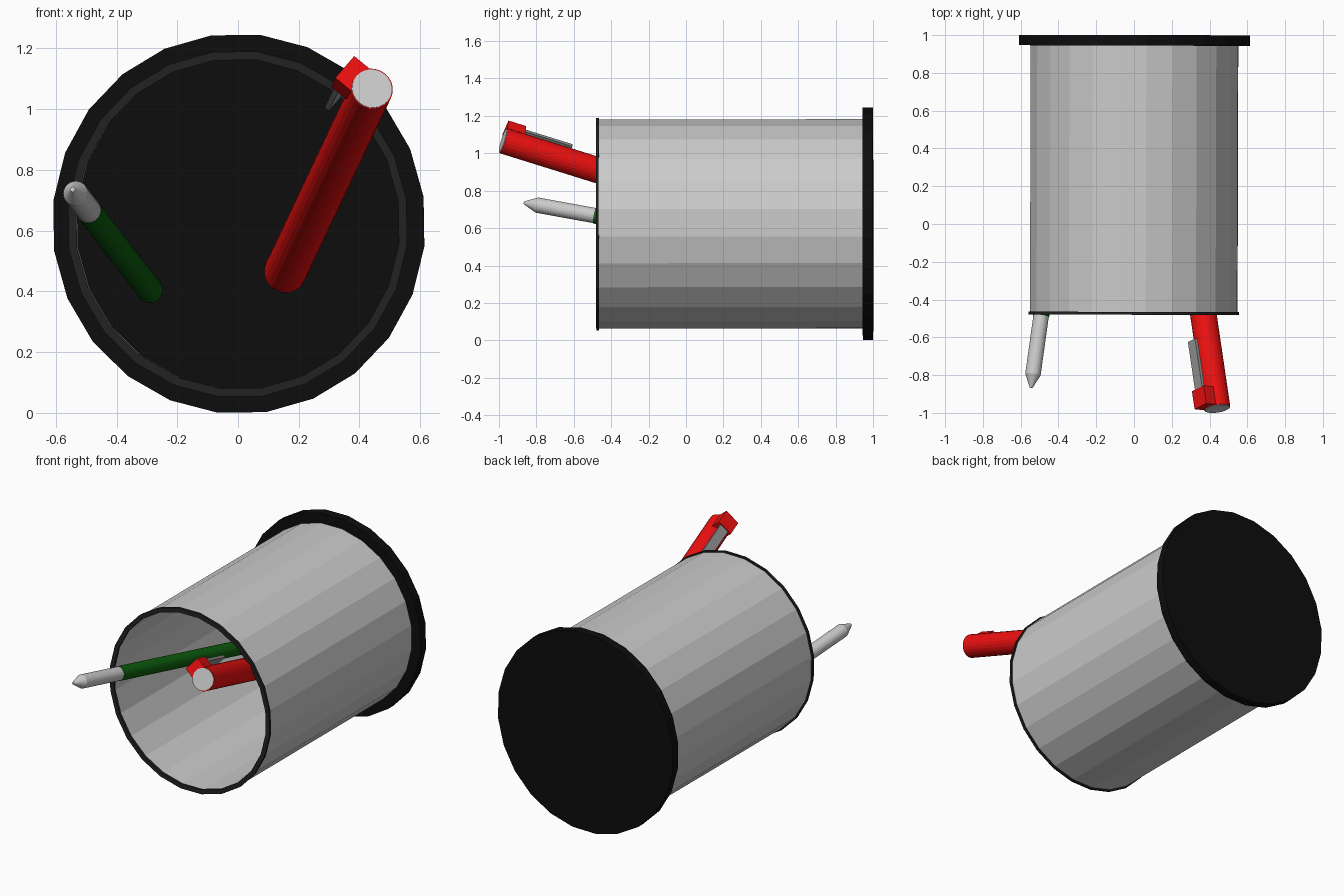
import bpy
import bmesh
from math import radians, tau
from mathutils import Matrix, Vector

if "Cube" in bpy.data.objects:
    bpy.data.objects.remove(bpy.data.objects["Cube"])

SIDES = 24


def material(name, r, g, b):
    mat = bpy.data.materials.new(name)
    mat.use_nodes = True
    mat.diffuse_color = (r, g, b, 1)
    mat.node_tree.nodes["Principled BSDF"].inputs["Base Color"].default_value = (r, g, b, 1)
    return mat


black = material("black", 0.004, 0.004, 0.004)
charcoal = material("charcoal", 0.016, 0.016, 0.016)
red = material("red", 0.85, 0.005, 0.005)
green = material("green", 0.004, 0.11, 0.004)
steel = material("steel", 0.3, 0.3, 0.3)


def finish(name, bm, matrix, mat):
    bmesh.ops.recalc_face_normals(bm, faces=bm.faces)
    mesh = bpy.data.meshes.new(name)
    bm.to_mesh(mesh)
    bm.free()
    if mat:
        mesh.materials.append(mat)
    obj = bpy.data.objects.new(name, mesh)
    bpy.context.collection.objects.link(obj)
    obj.matrix_world = matrix
    return obj


def lathe(name, profile, matrix, mat=None, closed=False):
    """Spin (radius, height) points around local z."""
    bm = bmesh.new()
    verts = [bm.verts.new((r, 0, h)) for r, h in profile]
    pairs = list(zip(verts, verts[1:]))
    if closed:
        pairs.append((verts[-1], verts[0]))
    edges = [bm.edges.new(p) for p in pairs]
    bmesh.ops.spin(bm, geom=verts + edges, cent=(0, 0, 0), axis=(0, 0, 1),
                   angle=tau, steps=SIDES, use_duplicate=False)
    bmesh.ops.remove_doubles(bm, verts=bm.verts, dist=0.0005)
    return finish(name, bm, matrix, mat)


def box(name, low, high, matrix, mat=None):
    low, high = Vector(low), Vector(high)
    bm = bmesh.new()
    bmesh.ops.create_cube(bm, size=1)
    bmesh.ops.scale(bm, vec=high - low, verts=bm.verts)
    bmesh.ops.translate(bm, vec=(low + high) / 2, verts=bm.verts)
    return finish(name, bm, matrix, mat)


def frame(start, end, side):
    """Frame at start: local z runs to end, local x leans towards side."""
    start, side = Vector(start), Vector(side)
    axis = (Vector(end) - start).normalized()
    out = (side - axis * side.dot(axis)).normalized()
    rot = Matrix((out, axis.cross(out), axis)).transposed().to_4x4()
    return Matrix.Translation(start) @ rot, (Vector(end) - start).length


# Cup lying on its side: local z points to the open front
cup = (Matrix.Translation((0, 0, 0.622)) @ Matrix.Diagonal((0.98, 1, 1, 1))
       @ Matrix.Rotation(radians(90), 4, "X") @ Matrix.Rotation(radians(8.3), 4, "Z"))
lathe("cup_wall", [(0.564, -0.95), (0.564, 0.47), (0.547, 0.47), (0.547, -0.95)], cup, closed=True)
lathe("cup_rim", [(0.573, 0.465), (0.573, 0.48), (0.545, 0.48), (0.545, 0.465)],
      cup, charcoal, closed=True)
lathe("cup_base", [(0, -1), (0.627, -1), (0.627, -0.945), (0, -0.945)], cup, black)

# Capped pen with clip
pen, length = frame((0.441, -0.979, 1.068), (0.155, 0.96, 0.463), (-0.755, 0, 0.655))
lathe("pen_body", [(0, 0.003), (0.07, 0.003), (0.07, length), (0, length)], pen, red)
lathe("pen_end_disc", [(0, 0), (0.066, 0), (0.066, 0.01), (0, 0.01)], pen)
box("pen_clip_mount", (0.03, -0.05, 0.005), (0.115, 0.05, 0.105), pen, red)
box("pen_clip", (0.092, -0.03, 0.03), (0.11, 0.03, 0.375), pen, steel)

# Pencil with a pale pointed end
pencil, length = frame((-0.545, -0.868, 0.736), (-0.29, 0.96, 0.404), (1, 0, 0))
tip_end = 0.39
lathe("pencil_tip", [(0, 0), (0.008, 0.002), (0.041, 0.073), (0.041, tip_end), (0, tip_end)], pencil)
lathe("pencil_body", [(0, tip_end), (0.043, tip_end), (0.043, length), (0, length)], pencil, green)
